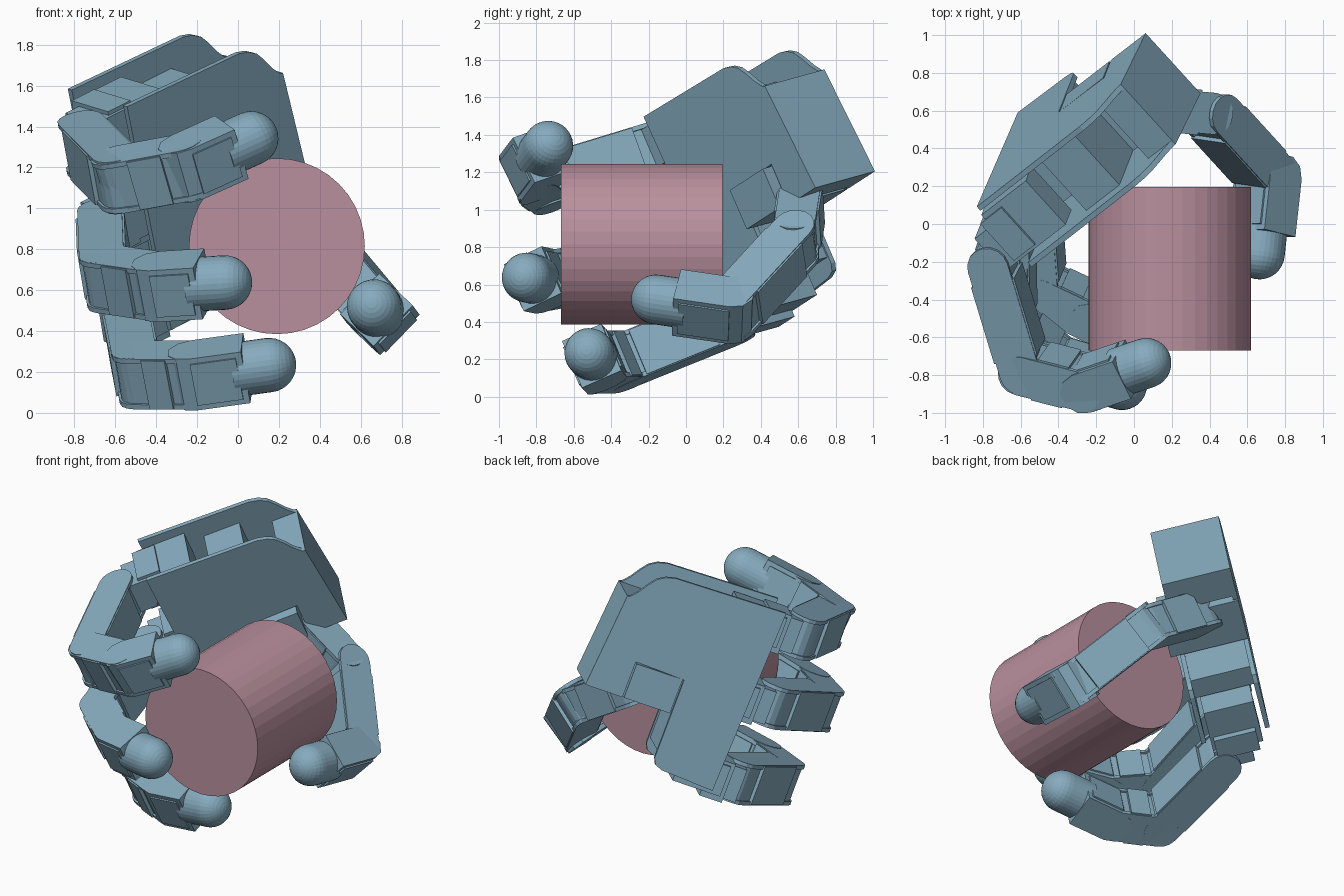
import bpy, bmesh
from math import sin, cos, pi
from mathutils import Vector as V, Matrix

if "Cube" in bpy.data.objects:
    bpy.data.objects.remove(bpy.data.objects["Cube"])


def material(name, col):
    m = bpy.data.materials.new(name)
    m.diffuse_color = (*col, 1)
    m.use_nodes = True
    m.node_tree.nodes["Principled BSDF"].inputs["Base Color"].default_value = m.diffuse_color
    return m


BLUE = material("hand_blue", (0.24, 0.41, 0.52))
PINK = material("can_pink", (0.49, 0.28, 0.34))


def finish(bm, name, matrix, mat=BLUE):
    bmesh.ops.recalc_face_normals(bm, faces=bm.faces)
    me = bpy.data.meshes.new(name)
    bm.to_mesh(me)
    bm.free()
    me.materials.append(mat)
    ob = bpy.data.objects.new(name, me)
    ob.matrix_world = matrix
    bpy.context.collection.objects.link(ob)
    return ob


def frame(x, y, z, origin):
    m = Matrix((x, y, z)).transposed().to_4x4()
    m.translation = origin
    return m


def prism(name, pts, axis, lo, hi, matrix):
    """Extrude a 2D outline along local y (axis 1) or z (axis 2)."""
    bm = bmesh.new()
    put = lambda p, h: (p[0], h, p[1]) if axis == 1 else (p[0], p[1], h)
    a = [bm.verts.new(put(p, lo)) for p in pts]
    b = [bm.verts.new(put(p, hi)) for p in pts]
    bm.faces.new(a)
    bm.faces.new(b)
    for i in range(len(pts)):
        j = (i + 1) % len(pts)
        bm.faces.new((a[i], a[j], b[j], b[i]))
    return finish(bm, name, matrix)


def box(name, x, y, z, matrix):
    return prism(name, [(x[0], y[0]), (x[1], y[0]), (x[1], y[1]), (x[0], y[1])], 2, z[0], z[1], matrix)


def arc(cx, cz, r, a0, a1, n=8):
    return [(cx + r * cos(a0 + (a1 - a0) * i / n), cz + r * sin(a0 + (a1 - a0) * i / n)) for i in range(n + 1)]


# Palm frame: f = towards the fingers, w = across them, n = out of the palm
n = V((0.66, -0.725, -0.2)).normalized()
f = V((0.17, 0.37, -0.91)).cross(n).normalized()
w = n.cross(f)
P0 = V((-0.07, 0.74, 1.75))
PALM = frame(f, w, n, P0)


def palm_point(a, b, c):
    return PALM @ V((a, b, c))


# Palm: two shaped plates (notched for the thumb), a closed wrist end and inner modules
hump = [(0, 0), (0.02, -0.005), (0.06, -0.05), (0.10, -0.11), (0.14, -0.16), (0.19, -0.19), (0.25, -0.205)]
notched = hump + [(0.99, -0.22), (0.95, 1.0), (0.60, 0.98), (0.55, 0.96), (0.53, 0.92), (0.53, 0.39),
                  (0.20, 0.38), (0.20, 0.62), (-0.05, 0.62)]
prism("palm_back_plate", notched, 2, 0, 0.03, PALM)
prism("palm_front_plate", notched, 2, 0.41, 0.44, PALM)
prism("wrist_block", [(0, 0), (0.17, 0), (0.17, 0.62), (-0.05, 0.62)], 2, 0, 0.44, PALM)
box("palm_core", (0.36, 0.60), (-0.08, 0.39), (0.03, 0.41), PALM)
box("palm_core_lower", (0.54, 0.68), (0.39, 0.88), (0.03, 0.41), PALM)
box("thumb_motor", (0.21, 0.52), (0.39, 0.62), (0.0, 0.50), PALM)


def link(name, a, b, axis, half=0.135):
    """One finger segment: rounded side plates, inner body and motor."""
    x = (b - a).normalized()
    z = x.cross(axis).normalized()
    L = (b - a).length
    m = frame(x, z.cross(x), z, a)

    def rounded(r):
        return arc(0, 0, r, pi / 2, 3 * pi / 2) + arc(L, 0, r, -pi / 2, pi / 2)

    for side, s in (("left", -1), ("right", 1)):
        lo, hi = sorted((s * half, s * (half - 0.025)))
        prism(name + "_plate_" + side, rounded(0.11), 1, lo, hi, m)
    prism(name + "_body", rounded(0.098), 1, 0.025 - half, half - 0.025, m)
    box(name + "_motor", (0.09, L - 0.09), (-half * 0.96, half * 0.96), (-0.12, 0.12), m)


def fingertip(name, a, t, axis, r=0.133):
    """Last segment: rounded bracket, then a rubber cylinder with a domed end."""
    x = (t - a).normalized()
    z = x.cross(axis).normalized()
    m = frame(x, z.cross(x), z, a)
    L = (t - a).length
    e = L - 0.11
    prism(name + "_bracket", arc(0, 0, 0.115, pi / 2, 3 * pi / 2, 5) + [(e, -0.115), (e, 0.115)], 1, -0.138, 0.138, m)
    box(name + "_bracket_cover", (0.0, e - 0.03), (-0.11, 0.11), (-0.125, 0.125), m)
    bm = bmesh.new()
    prof = [(L - 0.17, 0), (L - 0.17, r)] + [(L + r * sin(k * pi / 16), r * cos(k * pi / 16)) for k in range(8)] + [(L + r, 0)]
    vs = [bm.verts.new((p, 0, q)) for p, q in prof]
    es = [bm.edges.new(e) for e in zip(vs, vs[1:])]
    bmesh.ops.spin(bm, geom=vs + es, cent=(0, 0, 0), axis=(1, 0, 0), dvec=(0, 0, 0), angle=2 * pi, steps=32)
    bmesh.ops.remove_doubles(bm, verts=bm.verts, dist=1e-4)
    finish(bm, name + "_pad", m)


# Three fingers: w at base and at tip, then (f, n) joint positions
fingers = {
    "upper_finger": (-0.07, -0.185, [(1.19, 0.31), (1.45, 0.87), (1.23, 1.14), (0.89, 1.24)]),
    "middle_finger": (0.41, 0.39, [(1.17, 0.32), (1.56, 0.77), (1.50, 1.10), (1.31, 1.38)]),
    "lower_finger": (0.94, 0.92, [(1.13, 0.34), (1.50, 0.82), (1.37, 1.10), (1.11, 1.36)]),
}
for name, (wb, wt, pts) in fingers.items():
    j = [palm_point(a, wb + (wt - wb) * k / 3, c) for k, (a, c) in enumerate(pts)]
    # knuckle motor between the plates, its bracket, and the hinge block
    box(name + "_base", (0.70, 1.02), (wb - 0.11, wb + 0.09), (0.06, 0.38), PALM)
    box(name + "_base_bracket", (0.90, 1.05), (wb - 0.13, wb + 0.13), (0.09, 0.36), PALM)
    box(name + "_hinge", (1.0, 1.14), (wb - 0.11, wb + 0.11), (0.14, 0.38), PALM)
    link(name + "_proximal", j[0], j[1], w)
    link(name + "_middle", j[1], j[2], w)
    fingertip(name + "_tip", j[2], j[3], w)

# Thumb
ta, tb, tip = V((0.40, 0.59, 0.83)), V((0.71, 0.25, 0.46)), V((0.665, -0.16, 0.52))
taxis = V((-0.68, 0.07, -0.73)).normalized()
link("thumb_base", palm_point(0.27, 0.58, 0.26), ta - V((0.03, 0, -0.02)), taxis, 0.12)
link("thumb_proximal", ta, tb, taxis, 0.13)
fingertip("thumb_tip", tb, tip, taxis)

# Held can
bm = bmesh.new()
bmesh.ops.create_cone(bm, cap_ends=True, segments=40, radius1=0.43, radius2=0.43, depth=0.865)
finish(bm, "can", Matrix.Translation((0.19, -0.237, 0.815)) @ Matrix.Rotation(pi / 2, 4, 'X'), PINK)
